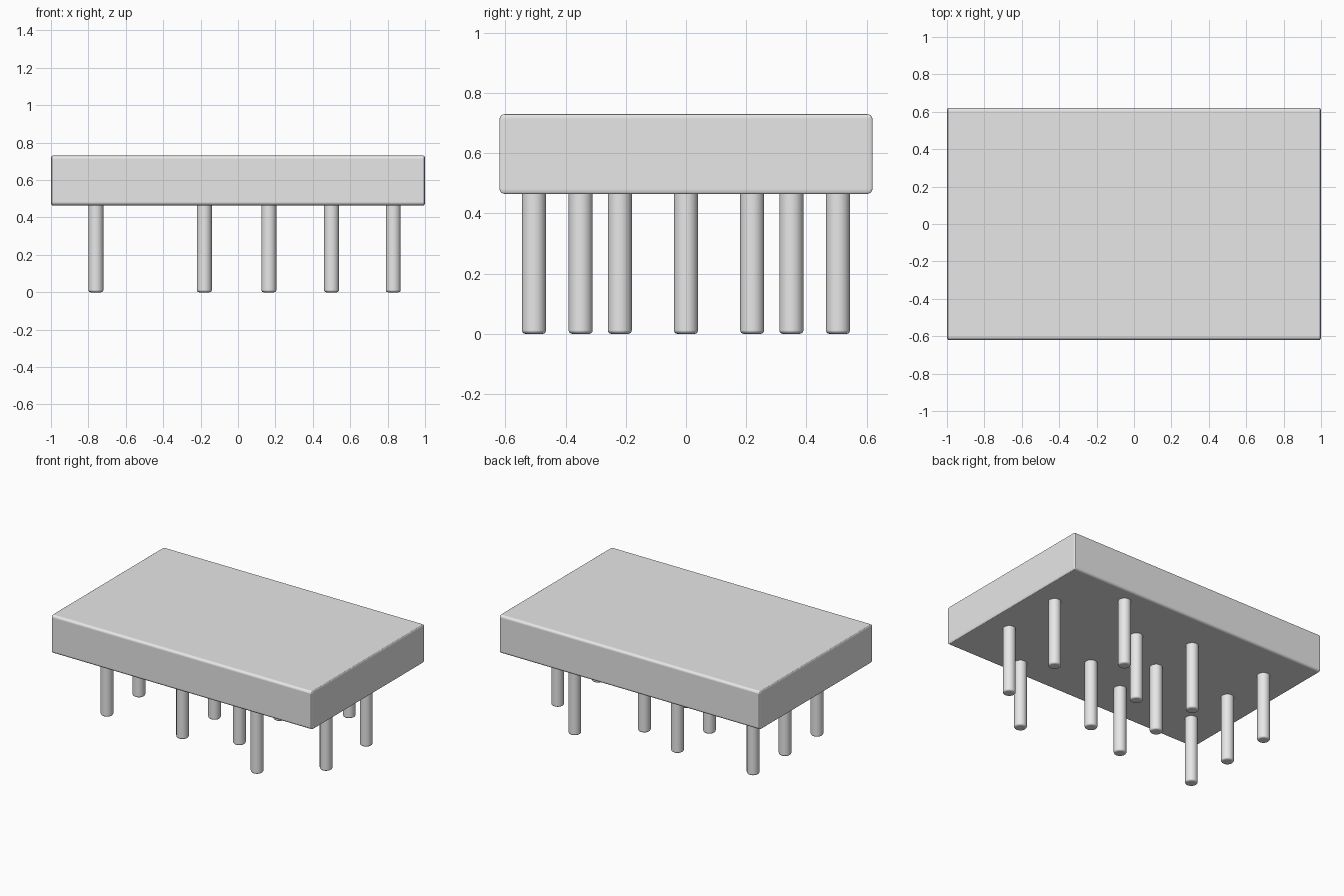
import bpy
import math

cube = bpy.data.objects.get("Cube")
if cube:
    bpy.data.objects.remove(cube, do_unlink=True)

# Single plain grey material
grey = bpy.data.materials.new("plain grey")
grey.use_nodes = True
grey.diffuse_color = (0.8, 0.8, 0.8, 1)
grey.node_tree.nodes["Principled BSDF"].inputs["Base Color"].default_value = (0.8, 0.8, 0.8, 1)


def finish(obj, name, bevel):
    """Name, colour, round the edges and smooth the shading."""
    obj.name = name
    obj.data.materials.append(grey)
    bpy.ops.object.shade_smooth()
    mod = obj.modifiers.new("rounded edges", 'BEVEL')
    mod.width = bevel
    mod.segments = 4
    mod.limit_method = 'ANGLE'
    mod.angle_limit = math.radians(40)
    mod.harden_normals = True
    return obj


# Body block: stretched mesh squeezed back along x gives tighter rounding at the ends
BOTTOM, TOP, DEPTH, SQUEEZE = 0.465, 0.73, 1.24, 0.4
bpy.ops.mesh.primitive_cube_add(size=1, location=(0, 0, (BOTTOM + TOP) / 2))
body = bpy.context.object
body.scale = (2 / SQUEEZE, DEPTH, TOP - BOTTOM)
bpy.ops.object.transform_apply(location=False, rotation=False, scale=True)
finish(body, "body", 0.018)
body.scale.x = SQUEEZE

# Round pins: for each column x, the y offsets of its pins
RADIUS = 0.04
PIN_TOP = BOTTOM + 0.03
columns = {
    -0.76: (-0.35, 0, 0.35),
    -0.18: (-0.35, 0, 0.35),
    0.165: (-0.22, 0.22),
    0.5: (-0.505, 0.505),
    0.83: (-0.22, 0.22),
}
count = 0
for x, offsets in columns.items():
    for y in offsets:
        count += 1
        bpy.ops.mesh.primitive_cylinder_add(vertices=32, radius=RADIUS, depth=PIN_TOP,
                                            location=(x, y, PIN_TOP / 2))
        finish(bpy.context.object, f"pin_{count}", 0.012)
